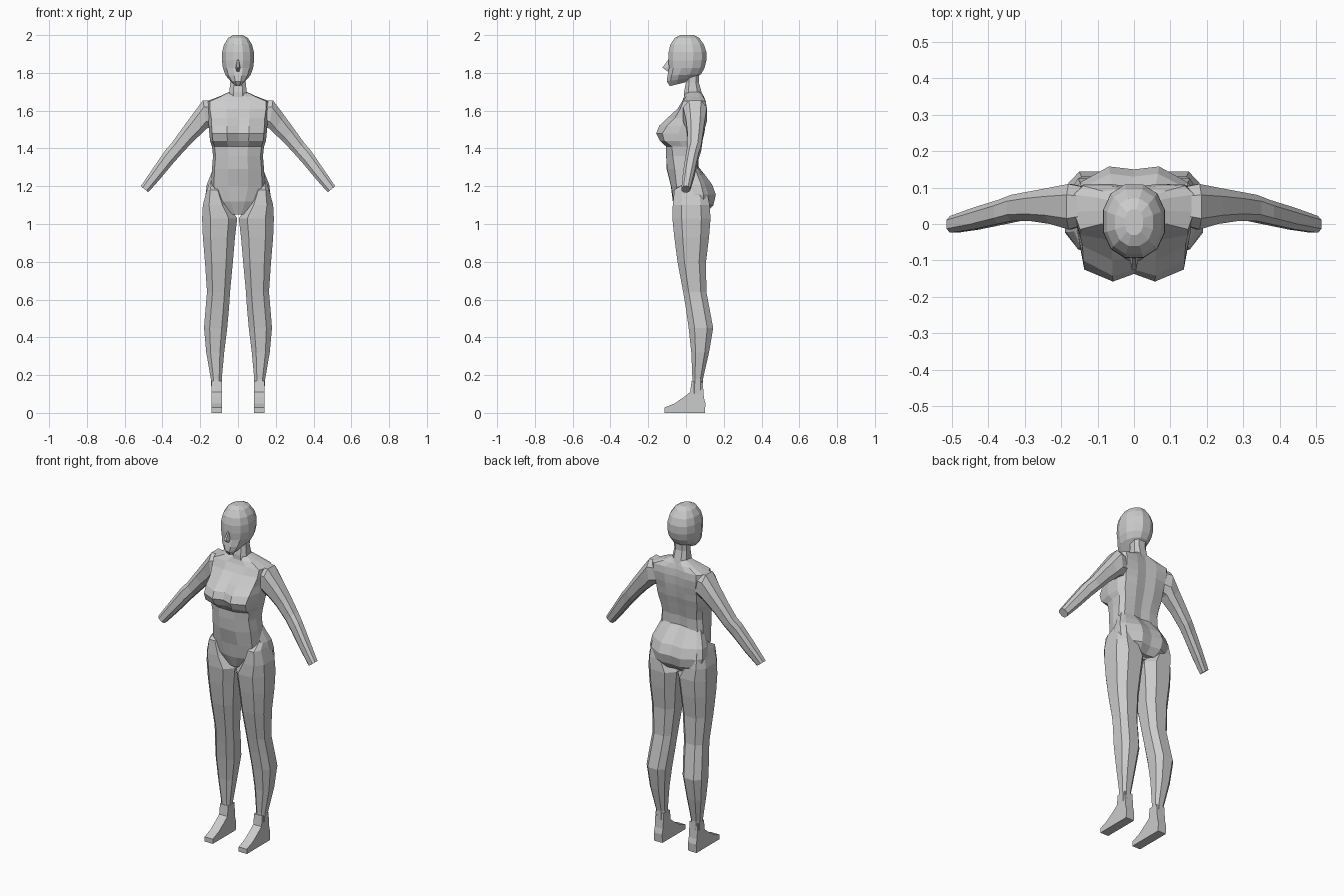
import bpy, bmesh, math

skin = bpy.data.materials.new("plain_grey")
skin.diffuse_color = (0.6, 0.6, 0.6, 1)


def make(name, rings, mirror=False):
    """Skin closed rings of points into a capped flat-shaded tube."""
    bm = bmesh.new()
    vs = [[bm.verts.new(p) for p in r] for r in rings]
    n = len(vs[0])
    for a, b in zip(vs, vs[1:]):
        for i in range(n):
            j = (i + 1) % n
            bm.faces.new((a[i], a[j], b[j], b[i]))
    bm.faces.new(vs[0])
    bm.faces.new(vs[-1])
    bmesh.ops.recalc_face_normals(bm, faces=bm.faces)
    me = bpy.data.meshes.new(name)
    bm.to_mesh(me)
    bm.free()
    me.materials.append(skin)
    ob = bpy.data.objects.new(name, me)
    bpy.context.collection.objects.link(ob)
    if mirror:
        ob.modifiers.new("mirror", 'MIRROR').use_mirror_merge = False
    return ob


def oval(a, b, yf, yb, n=8, power=0.75, tilt=0.0):
    """Rounded ring spanning a..b in the xz plane and yf..yb in depth."""
    pts = []
    for i in range(n):
        t = 2 * math.pi * (i + 0.5) / n
        c, s = math.cos(t), math.sin(t)
        k = math.cos(math.pi / n)
        u = math.copysign(min(1, abs(c) / k) ** power, c)
        v = math.copysign(min(1, abs(s) / k) ** power, s)
        y = (yf + yb) / 2 + v * (yb - yf) / 2
        pts.append(((a[0] + b[0]) / 2 + u * (b[0] - a[0]) / 2, y,
                    (a[1] + b[1]) / 2 + u * (b[1] - a[1]) / 2 + tilt * (y - yf)))
    return pts


def body_ring(z, w, fc, fp, fs, bs, bp):
    """Symmetric ring: front centre, front peak, front side, back side, back peak."""
    half = [(0.38 * w, fp), (0.9 * w, fs), (w, fs * 0.6 + bs * 0.4),
            (w, fs * 0.2 + bs * 0.8), (0.85 * w, bs), (0.4 * w, bp)]
    full = [(0, fc)] + half + [(0, bp - 0.008)] + [(-x, y) for x, y in reversed(half)]
    return [(x, y, z) for x, y in full]


# Torso with bust and tapering pelvis: z, half width, depths
make("torso", [body_ring(*r) for r in (
    (1.70, 0.045, 0.00, 0.00, 0.02, 0.07, 0.08),
    (1.675, 0.10, -0.01, -0.01, 0.00, 0.09, 0.095),
    (1.65, 0.165, -0.02, -0.02, -0.015, 0.105, 0.105),
    (1.61, 0.165, -0.045, -0.045, -0.03, 0.108, 0.11),
    (1.56, 0.157, -0.09, -0.10, -0.06, 0.10, 0.108),
    (1.52, 0.155, -0.125, -0.142, -0.10, 0.09, 0.103),
    (1.48, 0.152, -0.137, -0.158, -0.125, 0.085, 0.097),
    (1.44, 0.148, -0.12, -0.138, -0.115, 0.075, 0.087),
    (1.41, 0.138, -0.105, -0.105, -0.075, 0.07, 0.08),
    (1.36, 0.132, -0.105, -0.105, -0.07, 0.06, 0.068),
    (1.29, 0.138, -0.102, -0.10, -0.06, 0.06, 0.065),
    (1.20, 0.142, -0.08, -0.078, -0.05, 0.08, 0.10),
    (1.12, 0.10, -0.07, -0.066, -0.05, 0.08, 0.10),
    (1.05, 0.045, -0.045, -0.04, -0.03, 0.06, 0.08))])

# Buttocks
make("buttocks", [body_ring(*r) for r in (
    (1.31, 0.125, 0.0, 0.0, 0.0, 0.055, 0.06),
    (1.26, 0.145, 0.0, 0.0, 0.0, 0.075, 0.10),
    (1.21, 0.165, 0.0, 0.0, 0.0, 0.10, 0.138),
    (1.155, 0.172, 0.0, 0.0, 0.0, 0.115, 0.158),
    (1.10, 0.160, 0.0, 0.0, 0.0, 0.115, 0.145),
    (1.06, 0.120, 0.0, 0.0, 0.0, 0.08, 0.11))])

# Neck
make("neck", [oval((-w, z), (w, z), f, b) for z, w, f, b in (
    (1.63, 0.055, -0.012, 0.10), (1.70, 0.046, -0.01, 0.082),
    (1.75, 0.041, 0.0, 0.068), (1.81, 0.041, 0.0, 0.07))])

# Head, narrowing to the chin: z, half width, front, back, upward tilt to the nape
make("head", [oval((-w, z), (w, z), f, b, 12, 0.9, t) for z, w, f, b, t in (
    (2.0, 0.025, -0.03, 0.04, 0), (1.985, 0.052, -0.06, 0.07, 0),
    (1.95, 0.074, -0.083, 0.095, 0), (1.91, 0.084, -0.092, 0.108, 0),
    (1.865, 0.085, -0.093, 0.108, 0), (1.825, 0.080, -0.09, 0.098, 0),
    (1.785, 0.066, -0.098, 0.08, 0.05), (1.755, 0.046, -0.102, 0.06, 0.15),
    (1.73, 0.022, -0.085, 0.03, 0.25))])

# Nose wedge
make("nose", [[(-w, -0.07, z), (w, -0.07, z), (0.4 * w, f, z), (-0.4 * w, f, z)]
              for z, w, f in ((1.875, 0.008, -0.09), (1.828, 0.016, -0.125),
                              (1.808, 0.014, -0.098))])

# Arms: top edge, bottom edge, front, back
make("arms", [oval(*r) for r in (
    ((0.13, 1.65), (0.13, 1.52), 0.0, 0.10),
    ((0.185, 1.655), (0.165, 1.505), -0.015, 0.11),
    ((0.245, 1.575), (0.185, 1.485), 0.0, 0.10),
    ((0.30, 1.50), (0.235, 1.44), 0.008, 0.09),
    ((0.35, 1.43), (0.30, 1.37), 0.008, 0.08),
    ((0.385, 1.39), (0.34, 1.325), 0.0, 0.066),
    ((0.45, 1.295), (0.415, 1.235), -0.015, 0.045),
    ((0.515, 1.20), (0.475, 1.168), -0.024, 0.022))], True)

# Legs: z, inner x, outer x, front, back
make("legs", [oval((i, z), (o, z), f, b) for z, i, o, f, b in (
    (1.24, 0.11, 0.145, 0.03, 0.075), (1.18, 0.09, 0.165, -0.062, 0.11),
    (1.10, 0.05, 0.186, -0.07, 0.125), (1.03, 0.004, 0.190, -0.072, 0.13),
    (0.93, 0.016, 0.186, -0.062, 0.122), (0.80, 0.027, 0.175, -0.045, 0.106),
    (0.64, 0.042, 0.164, -0.015, 0.108), (0.55, 0.048, 0.172, 0.0, 0.125),
    (0.45, 0.057, 0.180, 0.014, 0.144), (0.32, 0.073, 0.168, 0.028, 0.122),
    (0.18, 0.086, 0.144, 0.034, 0.09), (0.10, 0.085, 0.139, 0.028, 0.092))], True)

# Feet: side profile given an even width
profile = [(-0.115, 0), (-0.115, 0.028), (-0.06, 0.05), (-0.01, 0.085), (0.022, 0.11),
           (0.03, 0.17), (0.088, 0.17), (0.095, 0.08), (0.103, 0.05), (0.1, 0)]
make("feet", [[(x, y, z) for y, z in profile] for x in (0.085, 0.139)], True)
